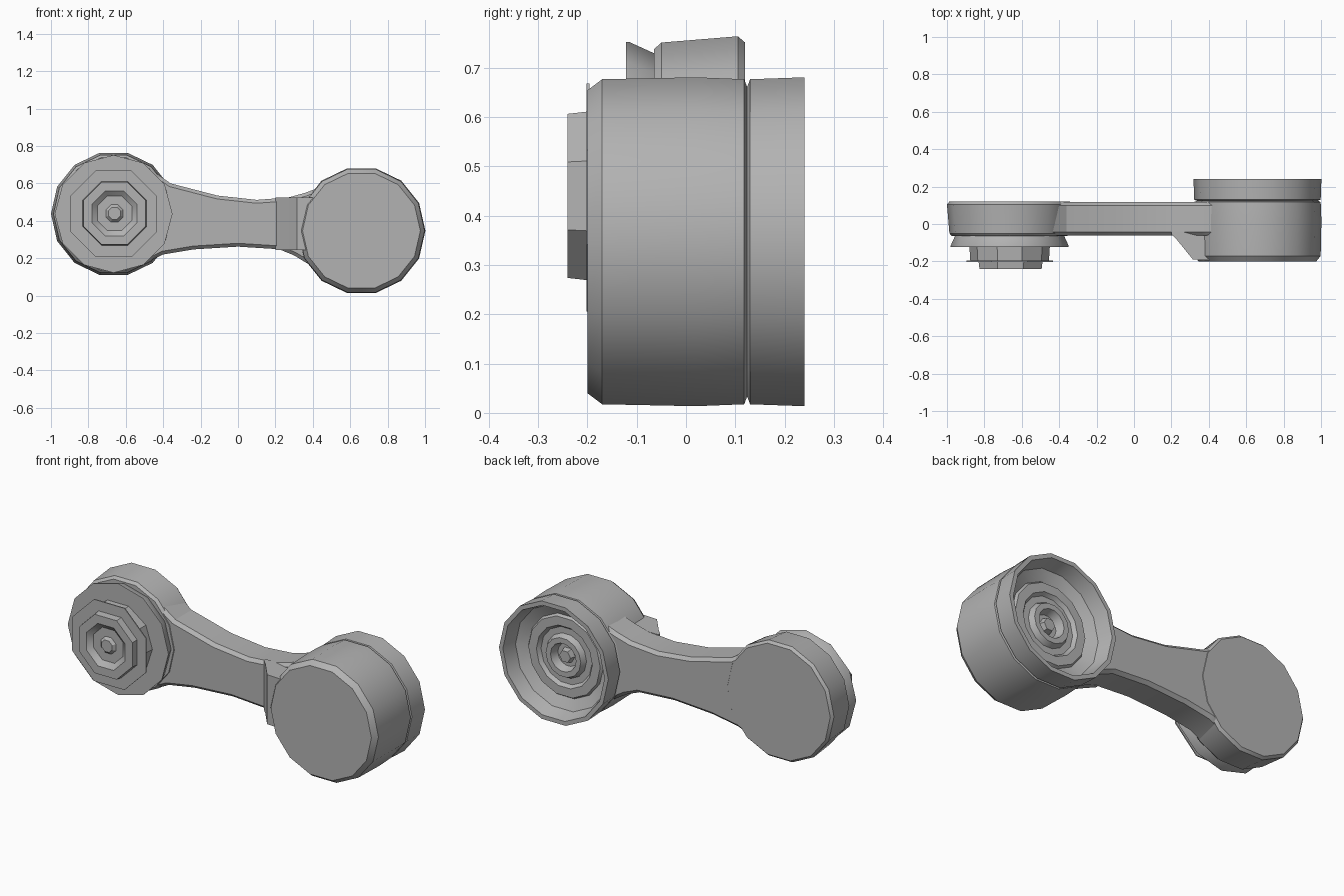
import bpy, bmesh, math

cube = bpy.data.objects.get("Cube")
if cube:
    bpy.data.objects.remove(cube, do_unlink=True)

grey = bpy.data.materials.new("plain grey")
grey.use_nodes = True
colour = (0.45, 0.45, 0.45, 1)
grey.diffuse_color = colour
grey.node_tree.nodes["Principled BSDF"].inputs["Base Color"].default_value = colour


def finish(name, bm, angle):
    bmesh.ops.recalc_face_normals(bm, faces=bm.faces)
    mesh = bpy.data.meshes.new(name)
    bm.to_mesh(mesh)
    bm.free()
    mesh.materials.append(grey)
    obj = bpy.data.objects.new(name, mesh)
    bpy.context.collection.objects.link(obj)
    bpy.ops.object.select_all(action='DESELECT')
    obj.select_set(True)
    bpy.context.view_layer.objects.active = obj
    bpy.ops.object.shade_smooth_by_angle(angle=math.radians(angle))
    return obj


def turned(name, centre, profile, sides, turn=0.0, angle=32):
    """Turn a (radius, y) profile about an axis running front to back."""
    bm = bmesh.new()
    rings = []
    for r, y in profile:
        if r == 0:
            rings.append([bm.verts.new((centre[0], y, centre[1]))] * sides)
            continue
        steps = [2 * math.pi * (i + turn) / sides for i in range(sides)]
        rings.append([bm.verts.new((centre[0] + r * math.cos(a), y,
                                    centre[1] + r * math.sin(a))) for a in steps])
    for a, b in zip(rings, rings[1:]):
        for i in range(sides):
            j = (i + 1) % sides
            bm.faces.new(dict.fromkeys((a[i], a[j], b[j], b[i])))
    return finish(name, bm, angle)


def prism(name, points, offset, place):
    """Extrude a flat outline; place turns each 2D point into 3D."""
    bm = bmesh.new()
    face = bm.faces.new([bm.verts.new(place(*p)) for p in points])
    out = bmesh.ops.extrude_face_region(bm, geom=[face])
    moved = [v for v in out["geom"] if isinstance(v, bmesh.types.BMVert)]
    bmesh.ops.translate(bm, vec=offset, verts=moved)
    return finish(name, bm, 20)


DRUM = (0.66, 0.347)
DISC = (-0.665, 0.437)

# Large drum with a closed front and a stepped recess in its back rim
turned("large_drum", DRUM, [
    (0, -0.2), (0.315, -0.2), (0.338, -0.17), (0.342, 0.02), (0.338, 0.118),
    (0.322, 0.124), (0.338, 0.13), (0.342, 0.24), (0.318, 0.24),
    (0.295, 0.16), (0.235, 0.13), (0.225, 0.145), (0.175, 0.145),
    (0.16, 0.125), (0.125, 0.125), (0.11, 0.155), (0.08, 0.155),
    (0.065, 0.11), (0, 0.11)], 14)

# Small pin in the middle of the recess
turned("recess_pin", DRUM, [(0.045, 0.105), (0.035, 0.14), (0, 0.14)], 6)

# Flat disc at the other end
turned("small_disc", DISC, [
    (0, 0.12), (0.322, 0.12), (0.335, 0.105), (0.322, -0.05),
    (0.308, -0.065), (0, -0.065)], 14)

# Stepped collars and thin flanges on the front of the disc
turned("collar", DISC, [
    (0.29, -0.06), (0.315, -0.115), (0.315, -0.122), (0.25, -0.122),
    (0, -0.122)], 12)
turned("neck", DISC, [(0.215, -0.12), (0.21, -0.2)], 10)
turned("neck_flange", DISC, [
    (0, -0.196), (0.25, -0.196), (0.25, -0.202), (0, -0.202)], 8, 0.5)

# Front hub with a shallow dish
turned("hub", (-0.66, 0.44), [
    (0.185, -0.2), (0.18, -0.24), (0.13, -0.24), (0.1, -0.215),
    (0.05, -0.215), (0.035, -0.23), (0, -0.23)], 8, 0.5)

# Waisted arm between the two ends
arm = prism("arm", [
    (-0.56, 0.69), (-0.46, 0.67), (-0.36, 0.6), (-0.11, 0.535), (0.1, 0.512),
    (0.27, 0.525), (0.36, 0.55), (0.44, 0.58), (0.44, 0.13), (0.3, 0.215),
    (0.22, 0.248), (0, 0.262), (-0.24, 0.247), (-0.4, 0.22), (-0.5, 0.17)],
    (0, 0.18, 0), lambda x, z: (x, -0.062, z))
bevel = arm.modifiers.new("soft_edges", 'BEVEL')
bevel.width = 0.018
bevel.segments = 1
bevel.limit_method = 'ANGLE'
bevel.angle_limit = math.radians(50)

# Sloped shoulder where the arm meets the drum front
prism("shoulder", [
    (0.2, -0.055), (0.23, -0.085), (0.315, -0.19), (0.42, -0.195),
    (0.42, -0.04), (0.2, -0.04)],
    (0, 0, 0.28), lambda x, y: (x, y, 0.245))
